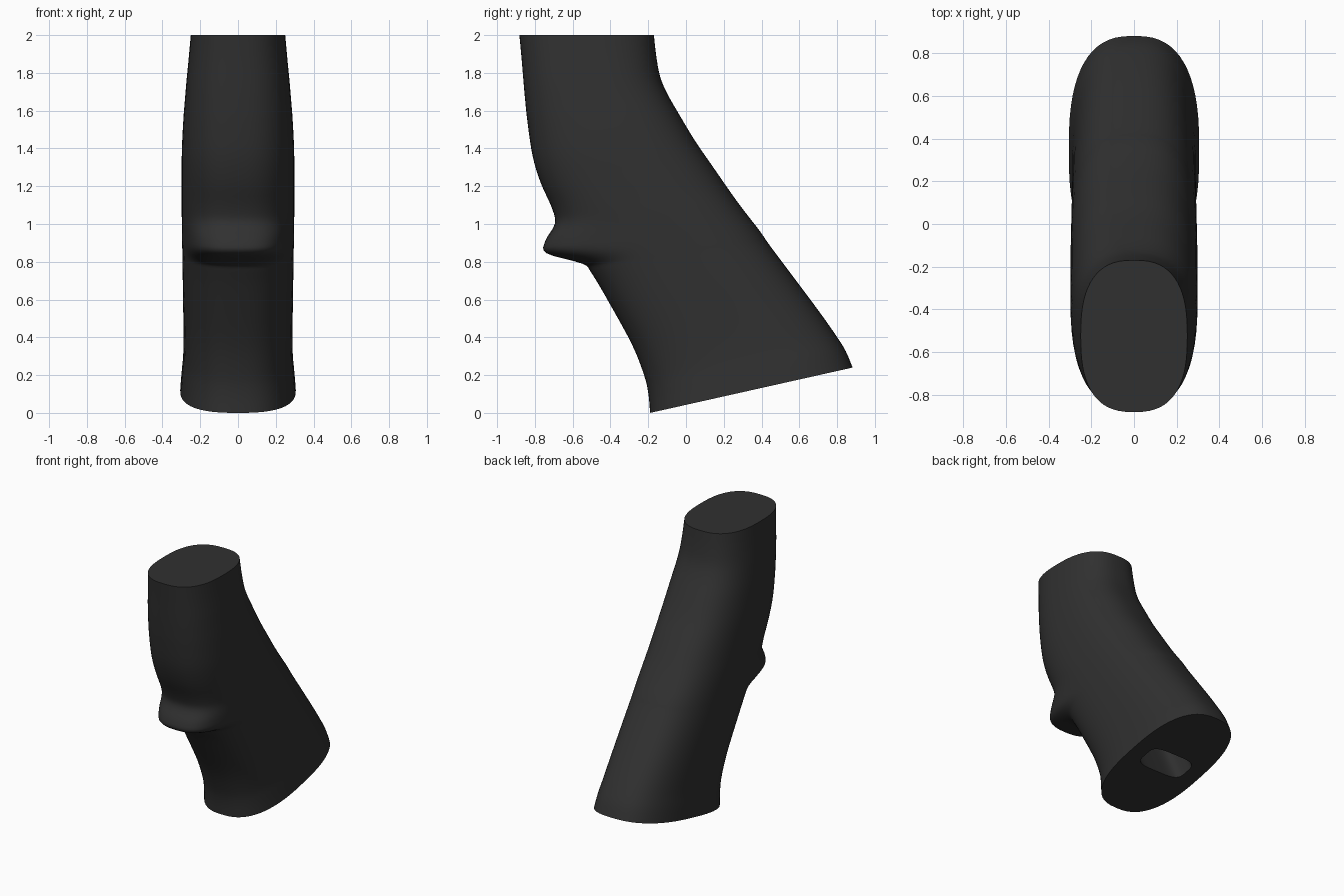
import bpy, bmesh, math
from mathutils import Vector

if "Cube" in bpy.data.objects:
    bpy.data.objects.remove(bpy.data.objects["Cube"])

SEGS, STEPS = 64, 4

# Side profile stations, top to bottom:
# front y, front z, back y, half width, finger ledge bulge
STATIONS = [
    (-0.882, 2.00, -0.17, 0.250, 0),
    (-0.870, 1.87, -0.157, 0.261, 0),
    (-0.860, 1.75, -0.137, 0.272, 0),
    (-0.851, 1.65, -0.10, 0.280, 0),
    (-0.838, 1.53, -0.04, 0.289, 0),
    (-0.812, 1.36, 0.05, 0.297, 0),
    (-0.770, 1.22, 0.135, 0.298, 0),
    (-0.708, 1.08, 0.22, 0.298, 0),
    (-0.655, 1.00, 0.27, 0.298, 0.04),
    (-0.602, 0.91, 0.33, 0.297, 0.143),
    (-0.570, 0.845, 0.375, 0.296, 0.168),
    (-0.535, 0.79, 0.41, 0.295, 0.015),
    (-0.500, 0.74, 0.44, 0.294, 0),
    (-0.405, 0.58, 0.545, 0.292, 0),
    (-0.285, 0.36, 0.69, 0.289, 0),
    (-0.222, 0.20, 0.79, 0.290, 0),
    (-0.199, 0.10, 0.845, 0.298, 0),
    (-0.190, 0.00, 0.882, 0.306, 0),
]


def catmull(a, b, c, d, t):
    return [0.5 * (2 * q + (r - p) * t + (2 * p - 5 * q + 4 * r - s) * t * t
                   + (3 * q - p - 3 * r + s) * t ** 3)
            for p, q, r, s in zip(a, b, c, d)]


def rounded(i, power):
    """Unit superellipse point; v = -1 is the front."""
    a = 2 * math.pi * i / SEGS
    c, s = math.cos(a), math.sin(a)
    return (math.copysign(abs(c) ** (2 / power), c),
            math.copysign(abs(s) ** (2 / power), s))


def body_ring(bm, row):
    fy, fz, by, w, bulge = row
    bz = 0.24 + 0.88 * fz
    ring = []
    for i in range(SEGS):
        u, v = rounded(i, 2.6)
        f = (v + 1) / 2
        k = min(max((-v - 0.3) / 0.7, 0), 1)
        k = k * k * (3 - 2 * k)
        ring.append(bm.verts.new((w * u, fy + (by - fy) * f - bulge * k, fz + (bz - fz) * f)))
    return ring


def socket_ring(bm, shift):
    mid, along = Vector((0, 0.345, 0.12)), Vector((0, 0.098, 0.022))
    ring = []
    for i in range(SEGS):
        u, v = rounded(i, 4)
        ring.append(bm.verts.new(mid + Vector((0.185 * u, 0, 0)) + along * v + shift))
    return ring


bm = bmesh.new()
# Outer skin
rings = []
n = len(STATIONS)
for i in range(n - 1):
    pts = [STATIONS[min(max(i + k, 0), n - 1)] for k in (-1, 0, 1, 2)]
    rings += [body_ring(bm, catmull(*pts, s / STEPS)) for s in range(STEPS)]
rings.append(body_ring(bm, STATIONS[-1]))
# Flat base with a socket running up along the grip
rings.append(socket_ring(bm, Vector((0, 0, 0))))
rings.append(socket_ring(bm, Vector((0, -0.28, 0.62))))

for a, b in zip(rings, rings[1:]):
    for i in range(SEGS):
        j = (i + 1) % SEGS
        bm.faces.new((a[i], b[i], b[j], a[j]))
bm.faces.new(rings[0])
bm.faces.new(rings[-1])
bmesh.ops.recalc_face_normals(bm, faces=bm.faces)

mesh = bpy.data.meshes.new("pistol_grip")
bm.to_mesh(mesh)
bm.free()
grip = bpy.data.objects.new("pistol_grip", mesh)
bpy.context.collection.objects.link(grip)

# Dark polymer
mat = bpy.data.materials.new("dark_polymer")
mat.diffuse_color = (0.03, 0.03, 0.03, 1)
mat.use_nodes = True
mat.node_tree.nodes["Principled BSDF"].inputs["Base Color"].default_value = mat.diffuse_color
mesh.materials.append(mat)

bpy.context.view_layer.objects.active = grip
grip.select_set(True)
bpy.ops.object.shade_smooth_by_angle(angle=math.radians(40))
